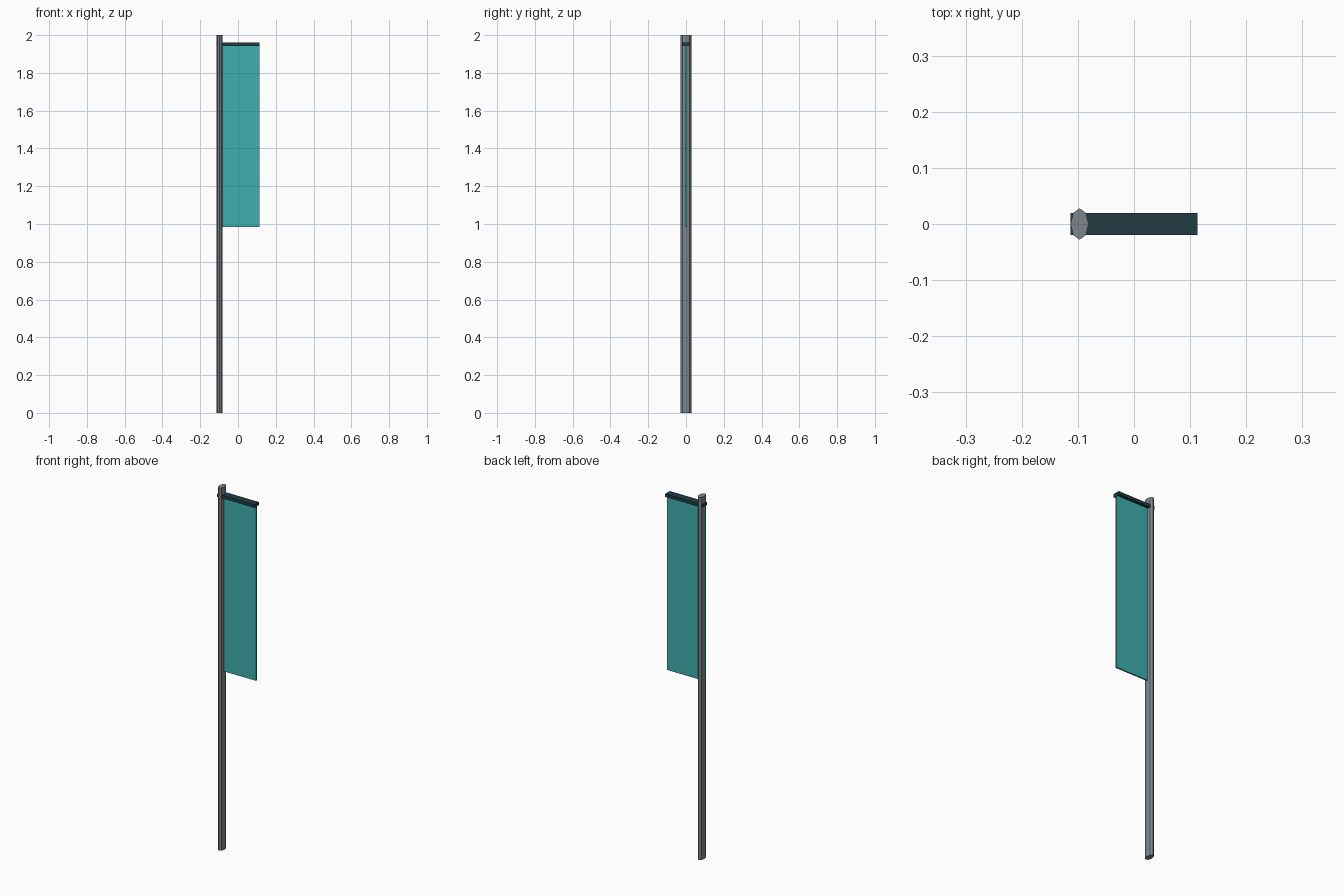
import bpy

if "Cube" in bpy.data.objects:
    bpy.data.objects.remove(bpy.data.objects["Cube"])


def material(name, color):
    mat = bpy.data.materials.new(name)
    mat.diffuse_color = (*color, 1)
    mat.use_nodes = True
    mat.node_tree.nodes["Principled BSDF"].inputs["Base Color"].default_value = mat.diffuse_color
    return mat


def finish(name, mat):
    obj = bpy.context.object
    obj.name = name
    obj.data.materials.append(mat)
    return obj


def box(name, mat, lo, hi):
    center = [(a + b) / 2 for a, b in zip(lo, hi)]
    bpy.ops.mesh.primitive_cube_add(size=1, location=center)
    bpy.context.object.scale = [b - a for a, b in zip(lo, hi)]
    return finish(name, mat)


grey = material("pole grey", (0.205, 0.235, 0.26))
dark = material("dark teal", (0.015, 0.045, 0.054))
teal = material("cloth teal", (0.051, 0.43, 0.43))

# Flattened eight-sided pole
bpy.ops.mesh.primitive_cylinder_add(vertices=8, radius=1, depth=2, location=(-0.097, 0, 1))
bpy.context.object.scale = (0.016, 0.028, 1)
finish("pole", grey)

# Crossbar passing through the pole
box("crossbar", dark, (-0.113, -0.02, 1.943), (0.113, 0.02, 1.96))

# Thin hanging cloth
box("banner", teal, (-0.113, -0.004, 0.983), (0.113, 0.004, 1.944))
